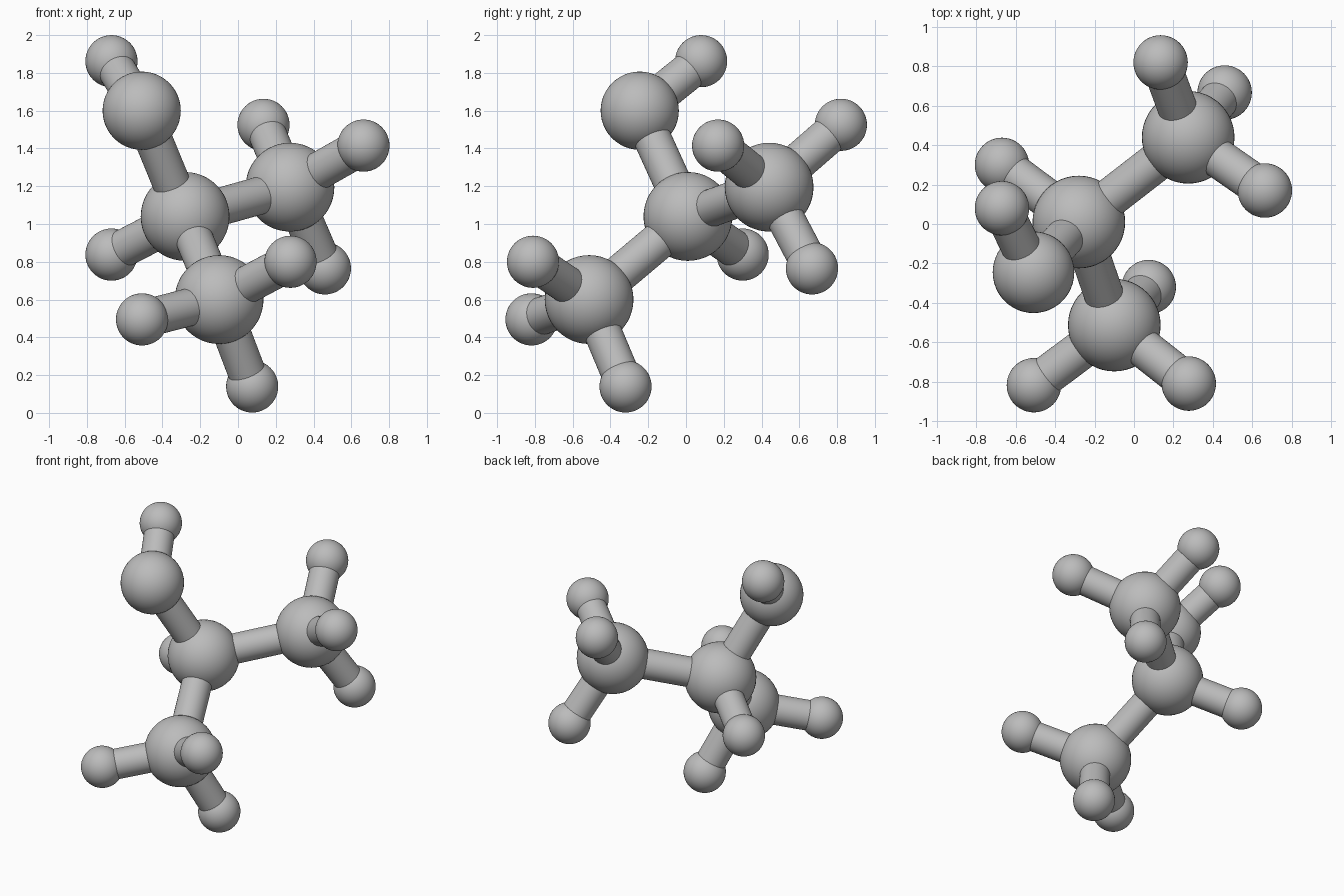
import bpy
from mathutils import Vector

cube = bpy.data.objects.get("Cube")
if cube:
    bpy.data.objects.remove(cube, do_unlink=True)

grey = bpy.data.materials.new("plain grey")
grey.use_nodes = True
grey.diffuse_color = (0.5, 0.5, 0.5, 1)
grey.node_tree.nodes["Principled BSDF"].inputs["Base Color"].default_value = (0.5, 0.5, 0.5, 1)

LARGE, MEDIUM, SMALL, ROD = 0.235, 0.207, 0.138, 0.1


def finish(name):
    ob = bpy.context.object
    ob.name = name
    ob.data.materials.append(grey)
    bpy.ops.object.shade_smooth_by_angle()


def ball(name, centre, radius):
    bpy.ops.mesh.primitive_uv_sphere_add(segments=48, ring_count=24, radius=radius, location=centre)
    finish(name)


def rod(name, start, end):
    start, end = Vector(start), Vector(end)
    axis = end - start
    bpy.ops.mesh.primitive_cylinder_add(
        vertices=48, radius=ROD, depth=axis.length, location=(start + end) / 2,
        rotation=axis.to_track_quat("Z", "Y").to_euler())
    finish(name)


# Balls: name, centre, radius, name of the ball it is joined to
atoms = [
    ("centre_carbon", (-0.28, 0.01, 1.04), LARGE, None),
    ("back_carbon", (0.275, 0.44, 1.195), LARGE, "centre_carbon"),
    ("front_carbon", (-0.10, -0.513, 0.60), LARGE, "centre_carbon"),
    ("oxygen", (-0.51, -0.245, 1.60), MEDIUM, "centre_carbon"),
    ("oxygen_hydrogen", (-0.67, 0.08, 1.862), SMALL, "oxygen"),
    ("centre_hydrogen", (-0.67, 0.30, 0.838), SMALL, "centre_carbon"),
    ("back_upper_hydrogen", (0.135, 0.82, 1.525), SMALL, "back_carbon"),
    ("back_left_hydrogen", (0.664, 0.17, 1.415), SMALL, "back_carbon"),
    ("back_lower_hydrogen", (0.46, 0.667, 0.765), SMALL, "back_carbon"),
    ("front_right_hydrogen", (-0.508, -0.818, 0.495), SMALL, "front_carbon"),
    ("front_left_hydrogen", (0.278, -0.81, 0.80), SMALL, "front_carbon"),
    ("front_lower_hydrogen", (0.075, -0.32, 0.14), SMALL, "front_carbon"),
]
centres = {name: centre for name, centre, _, _ in atoms}

for name, centre, radius, parent in atoms:
    ball(name, centre, radius)
    # Rod from the ball's centre to its neighbour's centre
    if parent:
        rod(name + "_bond", centres[parent], centre)
